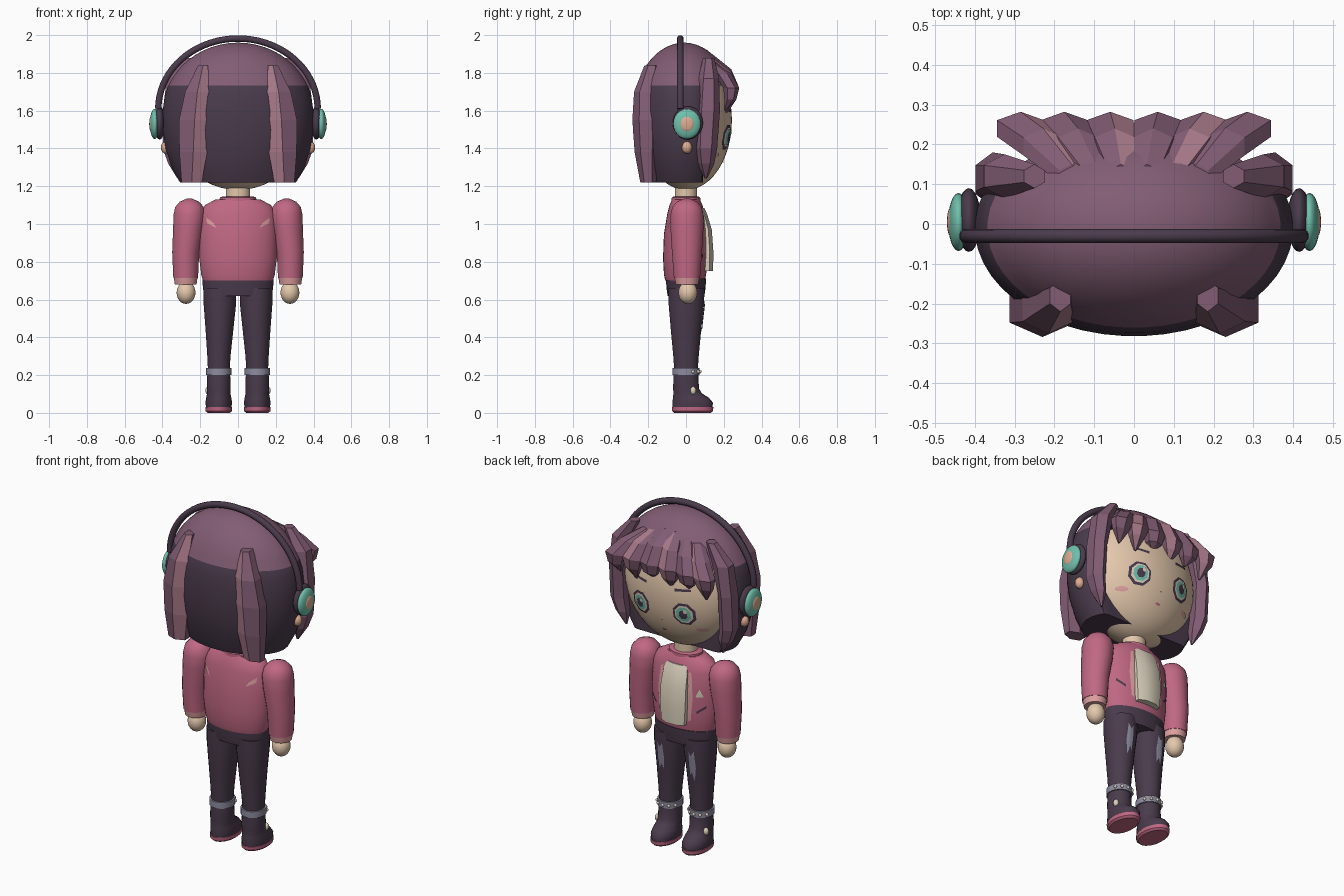
import bpy, bmesh, math
from mathutils import Vector, Matrix
from mathutils.bvhtree import BVHTree

if "Cube" in bpy.data.objects:
    bpy.data.objects.remove(bpy.data.objects["Cube"])


def material(name, hexcol):
    m = bpy.data.materials.new(name)
    lin = []
    for i in (0, 2, 4):
        c = int(hexcol[i:i + 2], 16) / 255
        lin.append(c / 12.92 if c <= 0.04045 else ((c + 0.055) / 1.055) ** 2.4)
    m.diffuse_color = (*lin, 1)
    m.use_nodes = True
    m.node_tree.nodes["Principled BSDF"].inputs["Base Color"].default_value = m.diffuse_color
    return m


SKIN = material("skin", "E4C8AC")
HAIR = material("mauve_hair", "825D74")
LIGHT = material("light_hair", "AC7C8C")
DARK = material("dark_plum", "4A3B4C")
ROSE = material("rose_cloth", "C06884")
PALE = material("pale_pink", "DE9FA0")
TEAL = material("teal", "70C0AC")
CREAM = material("cream", "DCD2BE")
GREY = material("lavender_grey", "8E8CA0")
PEACH = material("peach", "E0AC92")


def finish(name, bm, mats, smooth=True, angle=40):
    bmesh.ops.recalc_face_normals(bm, faces=bm.faces)
    me = bpy.data.meshes.new(name)
    bm.to_mesh(me)
    bm.free()
    for m in mats:
        me.materials.append(m)
    for p in me.polygons:
        p.use_smooth = smooth
    if smooth:
        me.set_sharp_from_angle(angle=math.radians(angle))
    ob = bpy.data.objects.new(name, me)
    bpy.context.collection.objects.link(ob)
    return ob


def loft_bm(rings, n, s=1):
    """Closed stack of ellipses given as (x, y, z, rx, ry); s=-1 mirrors in x."""
    bm = bmesh.new()
    rows = []
    for x, y, z, rx, ry in rings:
        rows.append([bm.verts.new((s * (x + rx * math.cos(2 * math.pi * (j + .5) / n)),
                                   y + ry * math.sin(2 * math.pi * (j + .5) / n), z))
                     for j in range(n)])
    side = []
    for a, b in zip(rows, rows[1:]):
        for j in range(n):
            k = (j + 1) % n
            side.append((j, bm.faces.new((a[j], a[k], b[k], b[j]))))
    bm.faces.new(rows[0])
    bm.faces.new(rows[-1])
    return bm, side


def loft(name, rings, mat, n=24, s=1, angle=40):
    return finish(name, loft_bm(rings, n, s)[0], [mat], True, angle)


def lock(name, rings, s=1, stripe=(), n=6):
    """Faceted hair lock with lighter face columns."""
    bm, side = loft_bm(rings, n, s)
    for j, f in side:
        f.material_index = 1 if j in stripe else 0
    return finish(name, bm, [HAIR, LIGHT], False)


def ball(name, c, r, mat, seg=24):
    bm = bmesh.new()
    bmesh.ops.create_uvsphere(bm, u_segments=seg, v_segments=seg // 2, radius=1,
                              matrix=Matrix.Translation(c) @ Matrix.Diagonal((*r, 1)))
    return finish(name, bm, [mat], True, 80)


def plate(name, pts, target, mat, off=.004, side=1):
    """Thin painted detail: an (x, z) outline laid on the target's front or back."""
    me = target.data
    tree = BVHTree.FromPolygons([v.co for v in me.vertices],
                                [tuple(p.vertices) for p in me.polygons])
    fine = []
    for (x0, z0), (x1, z1) in zip(pts, pts[1:] + pts[:1]):
        fine += [(x0 + (x1 - x0) * t / 4, z0 + (z1 - z0) * t / 4) for t in range(4)]
    cx = sum(p[0] for p in fine) / len(fine)
    cz = sum(p[1] for p in fine) / len(fine)
    bm = bmesh.new()

    def drop(x, z):
        hit = tree.ray_cast(Vector((x, 2 * side, z)), Vector((0, -side, 0)))[0]
        return bm.verts.new((x, (hit.y if hit else 0) + side * off, z))
    rows = [[drop(cx + (x - cx) * k, cz + (z - cz) * k) for x, z in fine]
            for k in (1, .75, .5, .25)]
    mid, n = drop(cx, cz), len(fine)
    for a, b in zip(rows, rows[1:]):
        for j in range(n):
            bm.faces.new((a[j], a[(j + 1) % n], b[(j + 1) % n], b[j]))
    for j in range(n):
        bm.faces.new((rows[-1][j], rows[-1][(j + 1) % n], mid))
    return finish(name, bm, [mat])


def oval(x, z, rx, rz, n=8):
    return [(x + rx * math.cos(math.tau * (i + .5) / n),
             z + rz * math.sin(math.tau * (i + .5) / n)) for i in range(n)]


# Head and neck
head = ball("head", (0, 0, 1.55), (.36, .243, .37), SKIN, 48)
loft("neck", [(0, 0, 1.08, .065, .06), (0, 0, 1.24, .065, .06)], SKIN)

# Hair shell: mauve cap above, dark back hair below, open at the face
prof = [(1.22, .77), (1.3, .88), (1.4, .96), (1.5, 1), (1.6, 1), (1.68, .97), (1.729, .93)]
prof += [(1.59 + .37 * math.sin(a), math.cos(a)) for a in
         [.4 + (1.55 - .4) * i / 10 for i in range(11)]]
bm, side = loft_bm([(0, -.01, z, .4 * k, .272 * k) for z, k in prof], 48)
for v in bm.verts:
    if v.co.z < 1.731:
        v.co.y = min(v.co.y, .09)
for f in bm.faces:
    f.material_index = 1 if f.calc_center_median().z < 1.733 else 0
finish("hair_shell", bm, [HAIR, DARK])

# Hair locks at the back, beside the face and over the forehead
for s in (-1, 1):
    lock("back_lock", [(.185, -.18, 1.84, .03, .04), (.215, -.215, 1.7, .075, .06),
                       (.23, -.212, 1.55, .095, .072), (.237, -.21, 1.38, .085, .062),
                       (.245, -.2, 1.22, .062, .042)], s, (3,))
    lock("side_lock", [(.25, .12, 1.88, .03, .03), (.325, .12, 1.77, .06, .055),
                       (.355, .115, 1.6, .05, .065), (.355, .105, 1.4, .05, .06),
                       (.335, .105, 1.32, .04, .045), (.315, .105, 1.24, .006, .006)], s, ())
for i, (x, tip) in enumerate([(-.285, 1.58), (-.175, 1.62), (-.06, 1.6),
                              (.06, 1.63), (.175, 1.59), (.285, 1.6)]):
    a = abs(x)
    lock("fringe_lock", [(x * .55, .12, 1.9 - a * .15, .035, .03),
                         (x * .8, .195, 1.825 - a * .1, .058, .045),
                         (x, .24, 1.72, .068, .042),
                         (x * 1.02, .235, 1.66, .05, .032),
                         (x * .98, .222 - a * .05, tip, .006, .006)],
         1, (0,) if i in (0, 2, 4) else ())

# Face
for s in (-1, 1):
    for name, rx, rz, mat, off in (("eye_rim", .066, .07, DARK, .004),
                                   ("eye_white", .052, .056, CREAM, .007),
                                   ("iris", .042, .046, TEAL, .010),
                                   ("pupil", .024, .028, DARK, .013)):
        plate(name, oval(s * .14, 1.46, rx, rz), head, mat, off)
    plate("eye_glint", oval(s * .14 - .014, 1.482, .011, .014), head, CREAM, .016)
    plate("blush", oval(s * .215, 1.365, .032, .014), head, PALE)
    plate("eyebrow", [(s * .09, 1.59), (s * .18, 1.6), (s * .18, 1.612), (s * .09, 1.606)],
          head, DARK)
plate("nose", oval(0, 1.395, .006, .005), head, ROSE)
plate("mouth", oval(0, 1.33, .017, .007), head, ROSE)

# Headphones
cu = bpy.data.curves.new("headband", 'CURVE')
cu.dimensions = '3D'
cu.bevel_depth = .018
cu.bevel_resolution = 3
cu.use_fill_caps = True
sp = cu.splines.new('POLY')
sp.points.add(36)
for i, p in enumerate(sp.points):
    t = math.pi * i / 36
    p.co = (.422 * math.cos(t), -.03, 1.61 + .372 * math.sin(t), 1)
cu.materials.append(DARK)
band = bpy.data.objects.new("headband", cu)
bpy.context.collection.objects.link(band)
for s in (-1, 1):
    ball("ear_pad", (s * .415, .01, 1.535), (.03, .08, .088), DARK)
    ball("ear_cup", (s * .441, .005, 1.53), (.026, .073, .08), TEAL)
    ball("ear_cup_centre", (s * .461, .005, 1.53), (.009, .036, .04), PEACH)
    ball("earring", (s * .382, .005, 1.405), (.027, .027, .033), PEACH, 16)

# Jacket, collar and shirt
torso = loft("jacket", [(0, -.005, .7, .185, .105), (0, -.005, .73, .195, .112),
                        (0, -.005, .82, .206, .117), (0, -.003, .95, .207, .114),
                        (0, 0, 1.05, .2, .1), (0, 0, 1.1, .175, .088),
                        (0, 0, 1.13, .12, .072)], ROSE, 40)
loft("collar", [(0, 0, 1.11, .1, .078), (0, 0, 1.14, .097, .076), (0, 0, 1.145, .085, .068)],
     ROSE)
loft("shirt_panel", [(0, .11, .75, .08, .036), (0, .112, .85, .088, .036),
                     (0, .105, .97, .088, .034), (0, .085, 1.05, .082, .03),
                     (0, .075, 1.085, .07, .024)], CREAM, 8)
plate("jacket_triangle", [(-.165, .92), (-.125, .92), (-.145, .965)], torso, CREAM)
for s in (-1, 1):
    plate("jacket_edge", [(s * .083, .77), (s * .1, .78), (s * .112, .92), (s * .1, 1.05),
                          (s * .083, 1.06)], torso, PALE)
    plate("jacket_slash", [(s * .13, .82), (s * .175, .855), (s * .175, .87), (s * .13, .835)],
          torso, DARK)
    plate("back_slash", [(s * .168, 1.035), (s * .165, 1.005), (s * .115, .98), (s * .13, 1.005)],
          torso, PALE, .004, -1)

# Sleeves, cuffs and hands
for s in (-1, 1):
    loft("sleeve", [(.277, .005, .715, .066, .07), (.277, .005, .85, .072, .08),
                    (.262, .005, .98, .082, .088), (.257, .005, 1.05, .085, .088),
                    (.257, .005, 1.09, .076, .078), (.257, .005, 1.118, .052, .054),
                    (.257, .005, 1.134, .015, .016)], ROSE, 24, s, 60)
    loft("cuff", [(.277, .005, .68, .058, .06), (.277, .005, .722, .064, .068)], PALE, 24, s)
    ball("hand", (s * .275, .01, .637), (.05, .05, .06), SKIN)

# Trousers
loft("hips", [(0, 0, .62, .178, .098), (0, 0, .66, .187, .104), (0, 0, .712, .189, .107)], DARK, 32)
for s in (-1, 1):
    leg = loft("leg", [(.102, 0, .19, .056, .06), (.101, 0, .3, .062, .068),
                       (.098, 0, .45, .075, .082), (.096, .002, .58, .087, .095),
                       (.096, .002, .66, .088, .096)], DARK, 24, s)
    plate("leg_patch", [(s * .085, .44), (s * .1, .47), (s * .115, .42), (s * .125, .5),
                        (s * .12, .6), (s * .1, .57), (s * .085, .6), (s * .08, .52)],
          leg, GREY, .005)

# Boots with ankle straps and studs
for s in (-1, 1):
    loft("sole", [(.102, .035, 0, .06, .098), (.102, .035, .01, .071, .109),
                  (.102, .035, .03, .072, .111)], ROSE, 24, s)
    loft("boot", [(.102, .035, .03, .068, .107), (.102, .035, .055, .071, .108),
                  (.102, .026, .08, .067, .096), (.102, .008, .105, .062, .075),
                  (.102, 0, .13, .064, .069), (.102, 0, .205, .061, .066)], DARK, 24, s, 60)
    loft("ankle_strap", [(.102, 0, .2, .068, .073), (.102, 0, .237, .068, .073)], GREY, 24, s)
    for k in range(5):
        t = math.radians(30 + 30 * k)
        ball("strap_stud", (s * .102 + .069 * math.cos(t), .074 * math.sin(t), .218),
             (.009, .009, .009), CREAM, 10)
    ball("boot_buckle", (s * .157, .038, .118), (.016, .016, .022), CREAM, 12)
